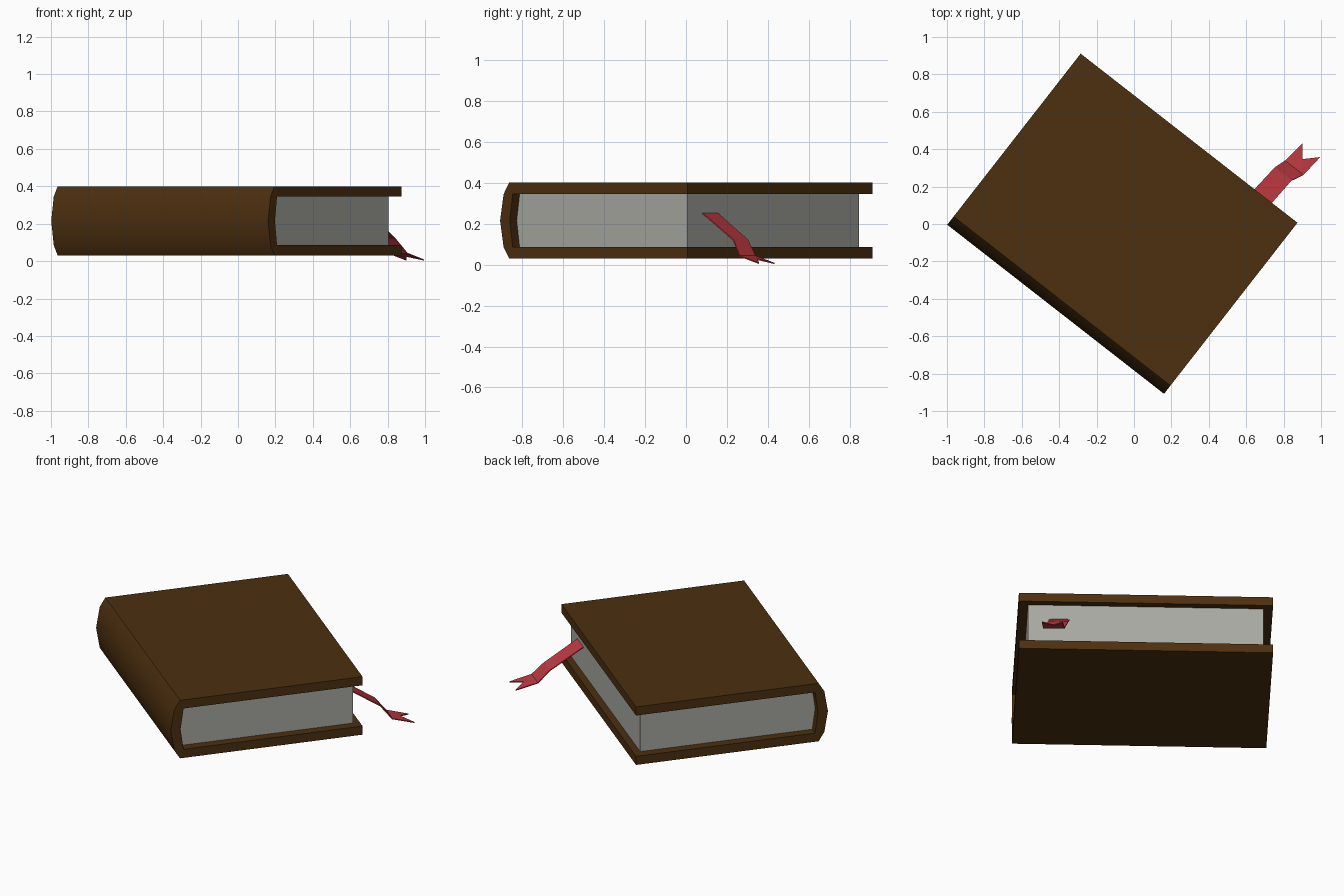
import bpy, bmesh, math
from mathutils import Matrix

if "Cube" in bpy.data.objects:
    bpy.data.objects.remove(bpy.data.objects["Cube"])

# Book frame: u runs along the spine, v from spine to fore edge, z up
PLACE = Matrix.Translation((-0.419, -0.456, 0)) @ Matrix.Rotation(math.radians(-37.95), 4, 'Z')


def material(name, rgb):
    m = bpy.data.materials.new(name)
    m.diffuse_color = (*rgb, 1)
    m.use_nodes = True
    m.node_tree.nodes["Principled BSDF"].inputs["Base Color"].default_value = m.diffuse_color
    return m


def finish(name, bm, mat, smooth=False):
    bmesh.ops.recalc_face_normals(bm, faces=bm.faces)
    bm.transform(PLACE)
    me = bpy.data.meshes.new(name)
    bm.to_mesh(me)
    bm.free()
    me.materials.append(mat)
    ob = bpy.data.objects.new(name, me)
    bpy.context.collection.objects.link(ob)
    if smooth:
        bpy.ops.object.select_all(action='DESELECT')
        bpy.context.view_layer.objects.active = ob
        ob.select_set(True)
        bpy.ops.object.shade_smooth_by_angle(angle=math.radians(30))
    return ob


def extrude_profile(name, profile, half, mat):
    """Extrude a (v, z) outline along the spine from -half to +half."""
    bm = bmesh.new()
    face = bm.faces.new([bm.verts.new((-half, v, z)) for v, z in profile])
    res = bmesh.ops.extrude_face_region(bm, geom=[face], use_keep_orig=True)
    verts = [g for g in res['geom'] if isinstance(g, bmesh.types.BMVert)]
    bmesh.ops.translate(bm, verts=verts, vec=(2 * half, 0, 0))
    return finish(name, bm, mat, True)


leather = material("brown_leather", (0.075, 0.029, 0.005))
paper = material("paper", (0.40, 0.40, 0.365))
red = material("red_ribbon", (0.50, 0.04, 0.052))

# Cover: one C-shaped outline with a rounded spine
outer = [(1.16, 0.03), (0.056, 0.03), (0.022, 0.085), (0, 0.215), (0.022, 0.345), (0.056, 0.40), (1.16, 0.40)]
inner = [(1.16, 0.345), (0.078, 0.345), (0.06, 0.215), (0.078, 0.085), (1.16, 0.085)]
extrude_profile("cover", outer + inner, 0.735, leather)

# Page block, fitted against the inside of the spine
pages = [(1.118, 0.345), (0.078, 0.345), (0.06, 0.215), (0.078, 0.085), (1.118, 0.085)]
extrude_profile("pages", pages, 0.68, paper)

# Bookmark ribbon: rows of (u left, u right, v, z), ending in a notched tail
rows = [(0.44, 0.56, 1.10, 0.25), (0.44, 0.56, 1.118, 0.25),
        (0.457, 0.571, 1.317, 0.12), (0.478, 0.603, 1.38, 0.042)]
bm = bmesh.new()
pairs = [(bm.verts.new((a, v, z)), bm.verts.new((b, v, z))) for a, b, v, z in rows]
for (a, b), (c, d) in zip(pairs, pairs[1:]):
    bm.faces.new((a, b, d, c))
tip_l, tip_r, notch = [bm.verts.new(p) for p in
                       ((0.494, 1.511, 0.006), (0.615, 1.511, 0.006), (0.547, 1.444, 0.026))]
c, d = pairs[-1]
for tri in ((c, notch, tip_l), (c, d, notch), (d, tip_r, notch)):
    bm.faces.new(tri)
ribbon = finish("bookmark_ribbon", bm, red)
mod = ribbon.modifiers.new("thickness", 'SOLIDIFY')
mod.thickness = 0.006
mod.offset = 0
